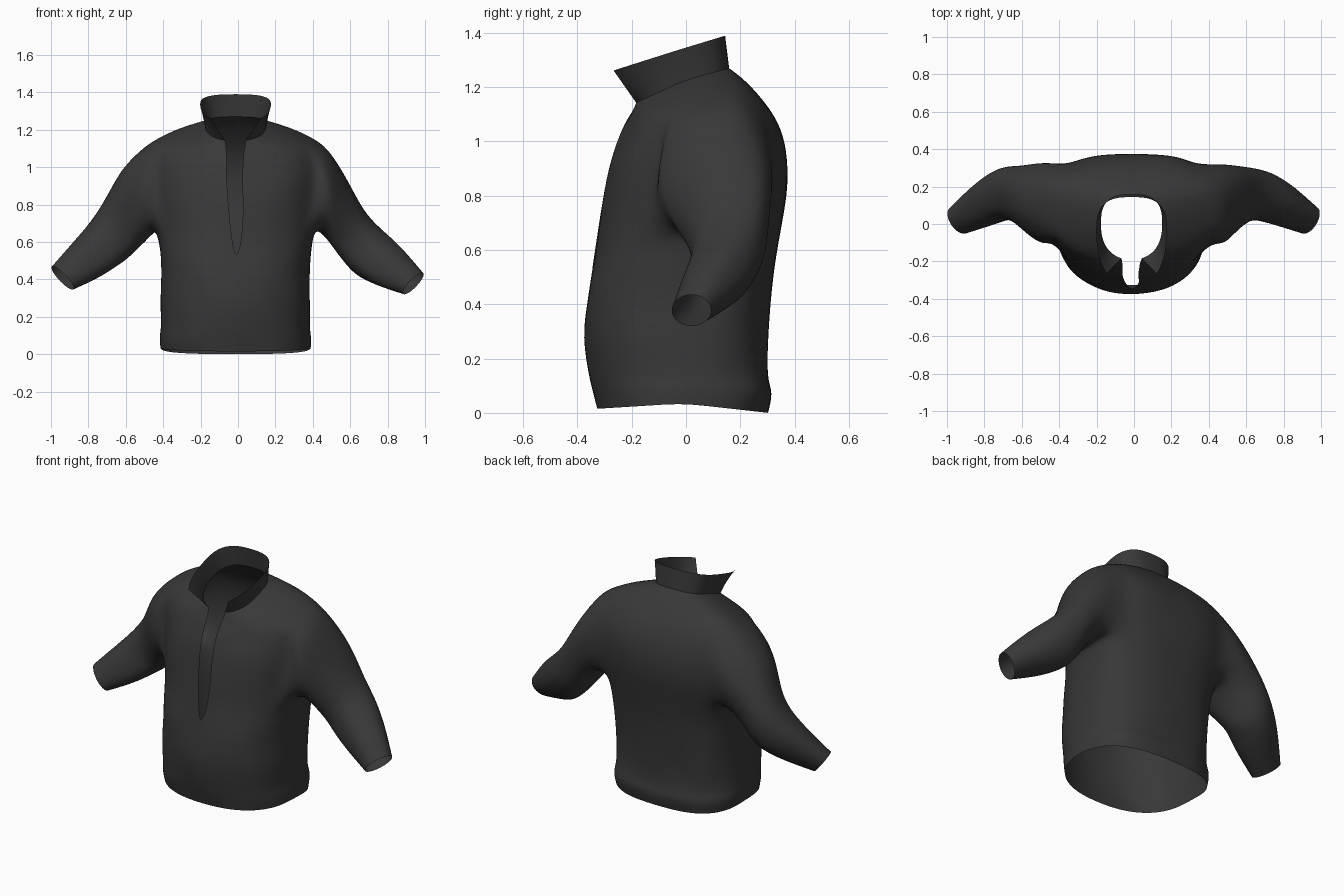
import bpy, bmesh, math
from mathutils import Vector, noise

if "Cube" in bpy.data.objects:
    bpy.data.objects.remove(bpy.data.objects["Cube"])

COLS = 24
CX = -0.013
FRONT_N, BACK_N = 2.35, 2.8      # roundness of front and back halves

cloth = bpy.data.materials.new("dark_cloth")
cloth.diffuse_color = (0.04, 0.04, 0.04, 1)
cloth.use_nodes = True
cloth.node_tree.nodes["Principled BSDF"].inputs["Base Color"].default_value = cloth.diffuse_color


def rumple(p, amount=0.014):
    # small cloth wrinkles driven by position
    return p + noise.noise_vector(p * 7.3) * amount


def power(v, n):
    return math.copysign(abs(v) ** (2 / n), v)


def ring_points(hw, yf, ym, yb, zf, zs, zb, gap):
    # one cross-section, starting and ending at the front opening
    start = math.asin((gap / hw) ** (FRONT_N / 2))
    pts = []
    for j in range(COLS + 1):
        a = start + (2 * math.pi - 2 * start) * j / COLS
        s, c = math.sin(a), math.cos(a)
        n = FRONT_N if c > 0 else BACK_N
        x, w = CX + hw * power(s, n), power(abs(c), n)
        ye, ze = (yf, zf) if c > 0 else (yb, zb)
        p = Vector((x, ym + (ye - ym) * w, zs + (ze - zs) * w))
        pts.append(rumple(p) if 0.05 < p.z < 1.1 else p)
    return pts


def loft(bm, rings, skip=lambda i, j: False):
    grid = [[bm.verts.new(p) for p in ring_points(*r)] for r in rings]
    for i in range(len(grid) - 1):
        for j in range(COLS):
            if not skip(i, j):
                bm.faces.new((grid[i][j], grid[i][j + 1], grid[i + 1][j + 1], grid[i + 1][j]))
    return grid


def finish(bm, name, levels):
    bmesh.ops.remove_doubles(bm, verts=bm.verts, dist=0.0005)
    bmesh.ops.delete(bm, geom=[v for v in bm.verts if not v.link_faces], context='VERTS')
    bmesh.ops.recalc_face_normals(bm, faces=bm.faces)
    for f in bm.faces:
        f.smooth = True
    me = bpy.data.meshes.new(name)
    bm.to_mesh(me)
    bm.free()
    me.materials.append(cloth)
    ob = bpy.data.objects.new(name, me)
    bpy.context.collection.objects.link(ob)
    sub = ob.modifiers.new("soften", 'SUBSURF')
    sub.levels = sub.render_levels = levels
    sub.boundary_smooth = 'PRESERVE_CORNERS'
    return ob


# half width, y front / side / back, z front / side / back, half opening
BODY = [
    (.405, -.33, -.01, .305, .015, .035, .0, 0),
    (.412, -.35, -.01, .33, .09, .095, .08, 0),
    (.400, -.357, -.01, .305, .13, .135, .125, 0),
    (.402, -.383, -.01, .30, .28, .28, .26, 0),
    (.400, -.37, .0, .315, .40, .42, .42, 0),
    (.408, -.36, .02, .33, .49, .56, .57, 0),
    (.425, -.325, .06, .36, .62, .66, .72, .03),
    (.445, -.305, .10, .378, .80, .78, .86, .042),
    (.465, -.28, .12, .370, .93, .91, 1.0, .042),
    (.465, -.24, .12, .33, 1.02, 1.04, 1.09, .042),
    (.445, -.215, .11, .28, 1.08, 1.14, 1.16, .046),
    (.310, -.195, .06, .215, 1.115, 1.20, 1.23, .052),
    (.165, -.19, .0, .16, 1.14, 1.228, 1.27, .055),
]
COLLAR_TOP = (.19, -.335, -.03, .145, 1.24, 1.337, 1.39, .135)

# sleeve sections: top x, z, bottom x, z
RIGHT = [(.50, 1.08, .45, .65), (.585, .93, .505, .59), (.67, .775, .56, .50),
         (.745, .685, .63, .42), (.86, .585, .74, .37), (.985, .435, .89, .32)]
LEFT = [(.52, 1.09, .455, .65), (.635, .98, .53, .57), (.705, .82, .60, .50),
        (.785, .715, .66, .455), (.865, .615, .75, .405), (.99, .47, .885, .345)]
DEPTH = [(.105, .22), (.13, .185), (.16, .145), (.15, .13), (.10, .107), (.02, .072)]

# armholes: rows 6-10, columns 4-9 on either side
ROW0, ROW1, COL0, COL1 = 6, 10, 4, 9


def armhole(i, j):
    return ROW0 <= i < ROW1 and (COL0 <= j < COL1 or COL0 <= COLS - 1 - j < COL1)


def sleeve(bm, grid, sections, side):
    # armhole loop, starting near its lowest middle vertex
    loop = ([(ROW0, j) for j in range(COL0, COL1)] + [(i, COL1) for i in range(ROW0, ROW1)] +
            [(ROW1, j) for j in range(COL1, COL0, -1)] + [(i, COL0) for i in range(ROW1, ROW0, -1)])
    loop = loop[2:] + loop[:2]
    prev = [grid[i][j if side > 0 else COLS - j] for i, j in loop]
    n = len(prev)
    for k, ((tx, tz, bx, bz), (yc, ry)) in enumerate(zip(sections, DEPTH)):
        shear = 0.4 * k / (len(sections) - 1)
        ring = []
        for m in range(n):
            a = -math.pi / 2 + 2 * math.pi * (m - 0.5) / n
            u, dy = 0.5 + 0.51 * math.sin(a), ry * 1.02 * math.cos(a)
            p = Vector((side * (bx + (tx - bx) * u + shear * dy), yc + dy, bz + (tz - bz) * u))
            ring.append(bm.verts.new(rumple(p, 0.018 if k < 5 else 0.0)))
        for m in range(n):
            q = (m + 1) % n
            bm.faces.new((prev[m], prev[q], ring[q], ring[m]))
        prev = ring


# body with slit front and both sleeves
bm = bmesh.new()
grid = loft(bm, BODY, armhole)
sleeve(bm, grid, RIGHT, 1)
sleeve(bm, grid, LEFT, -1)
finish(bm, "pullover_body", 2)

# open standing collar
bm = bmesh.new()
loft(bm, [BODY[-1], COLLAR_TOP])
finish(bm, "collar", 2)
